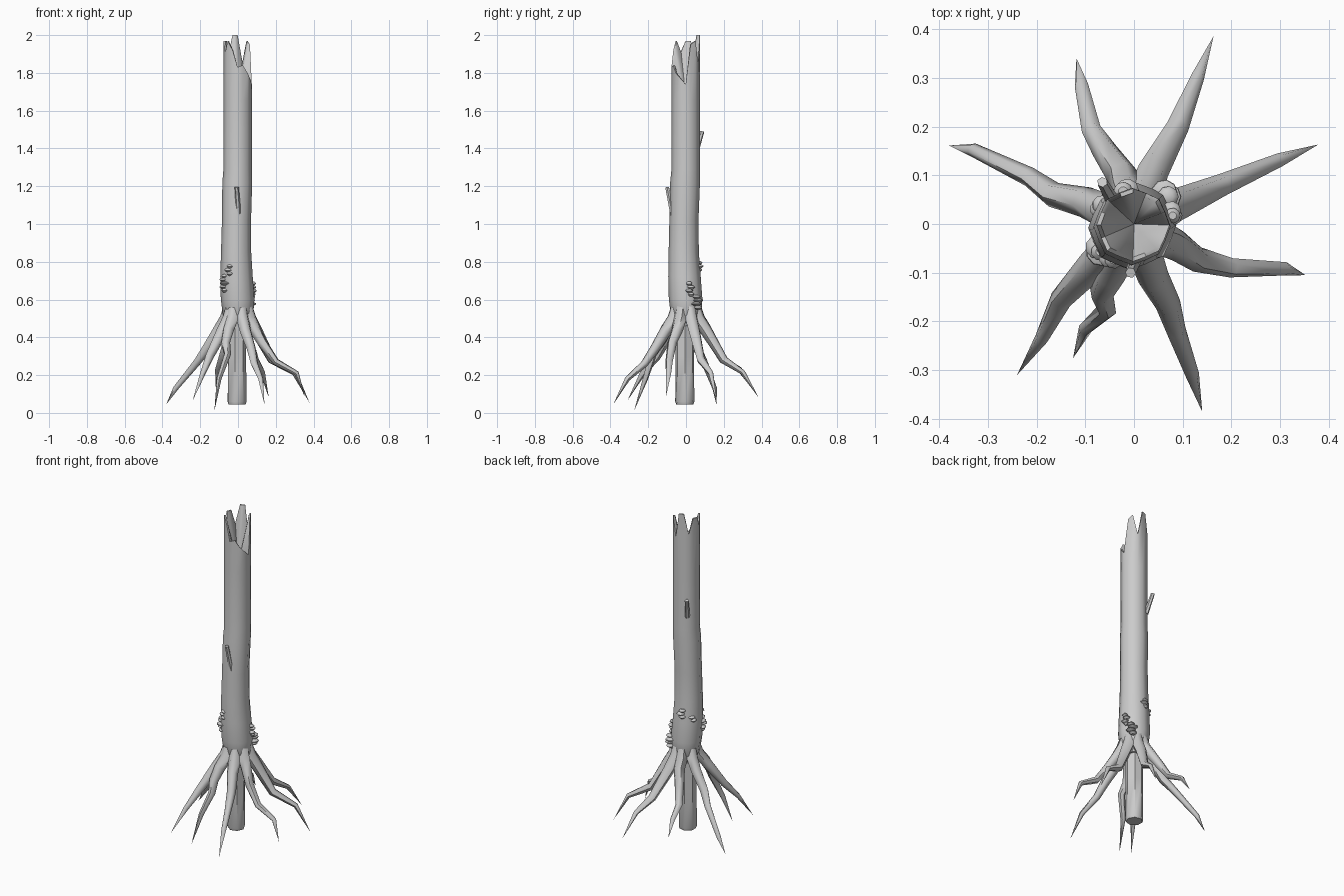
import bpy, bmesh, math
from mathutils import Vector

if "Cube" in bpy.data.objects:
    bpy.data.objects.remove(bpy.data.objects["Cube"])


def finish(name, bm, angle=50):
    bmesh.ops.recalc_face_normals(bm, faces=bm.faces)
    me = bpy.data.meshes.new(name)
    bm.to_mesh(me)
    bm.free()
    ob = bpy.data.objects.new(name, me)
    bpy.context.collection.objects.link(ob)
    bpy.ops.object.select_all(action='DESELECT')
    ob.select_set(True)
    bpy.context.view_layer.objects.active = ob
    bpy.ops.object.shade_smooth_by_angle(angle=math.radians(angle))
    return ob


def bridge(bm, a, b):
    n = len(a)
    for i in range(n):
        bm.faces.new((a[i], a[(i + 1) % n], b[(i + 1) % n], b[i]))


def fan(bm, ring, point):
    v = bm.verts.new(point)
    for i in range(len(ring)):
        bm.faces.new((ring[i], ring[(i + 1) % len(ring)], v))


def tube(name, pts, radii, sides=6, angle=50):
    """Tube along a path; a zero end radius makes a pointed tip."""
    bm = bmesh.new()
    pts = [Vector(p) for p in pts]
    rings = []
    for i, (p, r) in enumerate(zip(pts, radii)):
        if r == 0:
            fan(bm, rings[-1], p)
            break
        d = (pts[min(i + 1, len(pts) - 1)] - pts[max(i - 1, 0)]).normalized()
        ref = Vector((-pts[-1].y, pts[-1].x, 0))
        u = (ref - d * ref.dot(d)).normalized()
        w = d.cross(u)
        ring = [bm.verts.new(p + r * (math.cos(t) * u + math.sin(t) * w))
                for t in (math.tau * k / sides for k in range(sides))]
        if rings:
            bridge(bm, rings[-1], ring)
        rings.append(ring)
    bm.faces.new(rings[0])
    if radii[-1] != 0:
        bm.faces.new(rings[-1])
    return finish(name, bm, angle)


# Trunk: eight-sided shell with a splintered, hollow top
N = 16
sections = [  # z, centre x, centre y, radius
    (0.46, 0, 0, 0.05), (0.52, 0, 0, 0.08), (0.60, -0.002, -0.002, 0.089),
    (0.72, -0.008, -0.008, 0.086), (0.85, -0.01, -0.012, 0.08),
    (1.02, -0.008, -0.011, 0.077), (1.22, -0.004, -0.005, 0.079),
    (1.29, -0.002, -0.002, 0.075), (1.65, -0.002, -0.002, 0.075)]
rim = [1.74, 1.95, 1.97, 1.85, 2.0, 2.0, 1.88, 1.97,
       1.97, 1.91, 1.97, 1.92, 1.83, 1.84, 1.80, 1.77]


def ring_pt(k, z, cx, cy, r):
    t = math.tau * k / N
    f = 1 if k % 2 == 0 else 0.94
    return (cx + r * f * math.cos(t), cy + r * f * math.sin(t), z)


bm = bmesh.new()
prev = None
for z, cx, cy, r in sections:
    ring = [bm.verts.new(ring_pt(k, z, cx, cy, r)) for k in range(N)]
    if prev:
        bridge(bm, prev, ring)
    else:
        bm.faces.new(ring)
    prev = ring
for r in (0.075, 0.066):
    ring = [bm.verts.new(ring_pt(k, rim[k], -0.002, -0.002, r)) for k in range(N)]
    bridge(bm, prev, ring)
    prev = ring
fan(bm, prev, (0, 0, 1.66))
finish("trunk", bm)

# Taproot: straight post below the trunk
tube("taproot", [(-0.007, -0.006, z) for z in (0.045, 0.06, 0.3, 0.56)],
     [0.047, 0.052, 0.05, 0.05], 7)

# Spreading roots, each from the trunk foot to a pointed tip
roots = [
    [(0.04, 0.11, 0.43), (0.09, 0.20, 0.28), (0.13, 0.30, 0.215), (0.163, 0.385, 0.08)],
    [(0.10, 0.045, 0.43), (0.18, 0.08, 0.28), (0.30, 0.132, 0.21), (0.378, 0.163, 0.055)],
    [(0.09, -0.045, 0.44), (0.13, -0.073, 0.37), (0.20, -0.09, 0.27),
     (0.31, -0.092, 0.21), (0.352, -0.105, 0.09)],
    [(0.04, -0.11, 0.43), (0.07, -0.165, 0.34), (0.087, -0.22, 0.26),
     (0.12, -0.31, 0.18), (0.14, -0.385, 0.045)],
    [(-0.05, -0.105, 0.44), (-0.066, -0.14, 0.37), (-0.055, -0.175, 0.31),
     (-0.10, -0.215, 0.18), (-0.125, -0.275, 0.01)],
    [(-0.085, -0.085, 0.43), (-0.15, -0.155, 0.30), (-0.19, -0.235, 0.20),
     (-0.24, -0.31, 0.065)],
    [(-0.10, 0.045, 0.44), (-0.165, 0.06, 0.34), (-0.215, 0.097, 0.27),
     (-0.33, 0.152, 0.13), (-0.38, 0.161, 0.045)],
    [(-0.025, 0.10, 0.45), (-0.06, 0.15, 0.36), (-0.088, 0.195, 0.28),
     (-0.108, 0.285, 0.23), (-0.118, 0.34, 0.14)]]
for i, path in enumerate(roots):
    d = Vector((path[0][0], path[0][1], 0)).normalized()
    start = [d * 0.045 + Vector((0, 0, 0.58)), d * 0.068 + Vector((0, 0, 0.50))]
    n = len(path)
    radii = [0.03, 0.035] + [0.032 - 0.018 * k / (n - 2) for k in range(n - 1)] + [0]
    tube(f"root_{i + 1}", start + path, radii, 6, 60)

# Broken branch stubs
tube("front_branch_stub", [(0.006, -0.065, 1.02), (-0.007, -0.1, 1.195)], [0.014, 0.011])
tube("back_branch_stub", [(-0.045, 0.05, 1.37), (-0.065, 0.086, 1.49)], [0.014, 0.011])

# Bracket fungi: stacks of flattened caps against the bark
clusters = [  # x, y, z, cap radius, tiers
    (-0.046, -0.070, 0.755, 0.023, 3), (-0.072, -0.052, 0.685, 0.030, 5),
    (0.078, 0.022, 0.655, 0.022, 4), (0.066, 0.060, 0.585, 0.030, 4),
    (-0.018, 0.068, 0.775, 0.024, 3), (-0.068, 0.035, 0.745, 0.022, 2)]
for i, (x, y, z, r, tiers) in enumerate(clusters):
    bm = bmesh.new()
    for k in range(tiers):
        s = r * (1 - 0.18 * abs(k - (tiers - 1) / 2))
        zc = z + (k - (tiers - 1) / 2) * 0.019
        off = 0.005 * (-1) ** k
        prev = None
        for dz, f in ((-0.010, 0.45), (0, 1), (0.004, 0.95), (0.011, 0.5)):
            ring = [bm.verts.new((x - off * y / 0.08 + s * f * math.cos(t),
                                  y + off * x / 0.08 + s * f * math.sin(t), zc + dz))
                    for t in (math.tau * j / 9 for j in range(9))]
            if prev:
                bridge(bm, prev, ring)
            else:
                bm.faces.new(ring)
            prev = ring
        bm.faces.new(prev)
    finish(f"bracket_fungus_{i + 1}", bm, 40)
